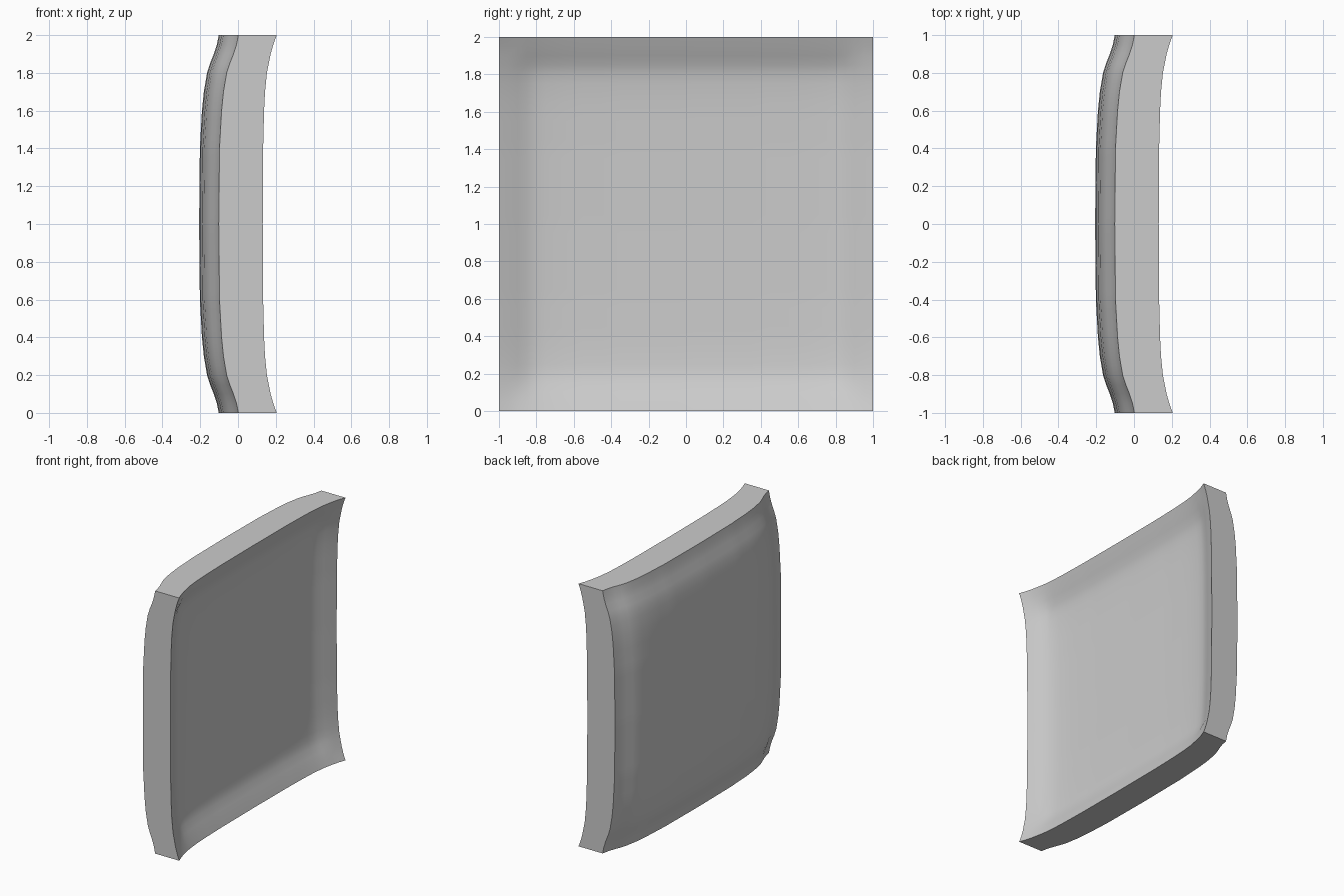
import bpy
import bmesh

cube = bpy.data.objects.get("Cube")
if cube:
    bpy.data.objects.remove(cube, do_unlink=True)

# Depth curves: (distance from edge, depth)
BACK = [(0, 0), (0.05, 0.01), (0.1, 0.026), (0.15, 0.046), (0.2, 0.062), (0.3, 0.079),
        (0.4, 0.089), (0.6, 0.1), (1, 0.104)]
FRONT = [(0, 0), (0.05, 0.018), (0.1, 0.032), (0.2, 0.052), (0.3, 0.062),
         (0.4, 0.067), (0.6, 0.072), (1, 0.074)]
RIM = [(0, 0), (0.05, 0.1), (0.1, 0.4), (0.15, 0.85), (0.2, 1), (1, 1)]


def depth(curve, t):
    d = min(max(1 - abs(t), 0), 1)
    for (a, p), (b, q) in zip(curve, curve[1:]):
        if d <= b:
            return p + (q - p) * (d - a) / (b - a)
    return curve[-1][1]


def back_x(y, z):
    return 0.002 - depth(BACK, y) - depth(BACK, z)


def front_x(y, z):
    dish = 0.03 * depth(RIM, y) * depth(RIM, z)
    return 0.205 - depth(FRONT, y) - depth(FRONT, z) - dish


# Dished square panel: a grid extruded into a slab, then both faces shaped
bm = bmesh.new()
bmesh.ops.create_grid(bm, x_segments=40, y_segments=40, size=1)
back = list(bm.verts)
ext = bmesh.ops.extrude_face_region(bm, geom=bm.faces[:], use_keep_orig=True)
front = [v for v in ext["geom"] if isinstance(v, bmesh.types.BMVert)]
for verts, shape in ((back, back_x), (front, front_x)):
    for v in verts:
        y, z = v.co.x, v.co.y
        v.co = (shape(y, z), y, z + 1)
bmesh.ops.recalc_face_normals(bm, faces=bm.faces[:])
mesh = bpy.data.meshes.new("curved_panel")
bm.to_mesh(mesh)
bm.free()
panel = bpy.data.objects.new("curved_panel", mesh)
bpy.context.collection.objects.link(panel)

# Plain grey
grey = bpy.data.materials.new("plain_grey")
grey.use_nodes = True
color = (0.6, 0.6, 0.6, 1)
grey.diffuse_color = color
grey.node_tree.nodes["Principled BSDF"].inputs["Base Color"].default_value = color
mesh.materials.append(grey)

# Smooth faces, sharp outer edges
bpy.ops.object.select_all(action="DESELECT")
panel.select_set(True)
bpy.context.view_layer.objects.active = panel
bpy.ops.object.shade_smooth_by_angle(angle=0.7)
